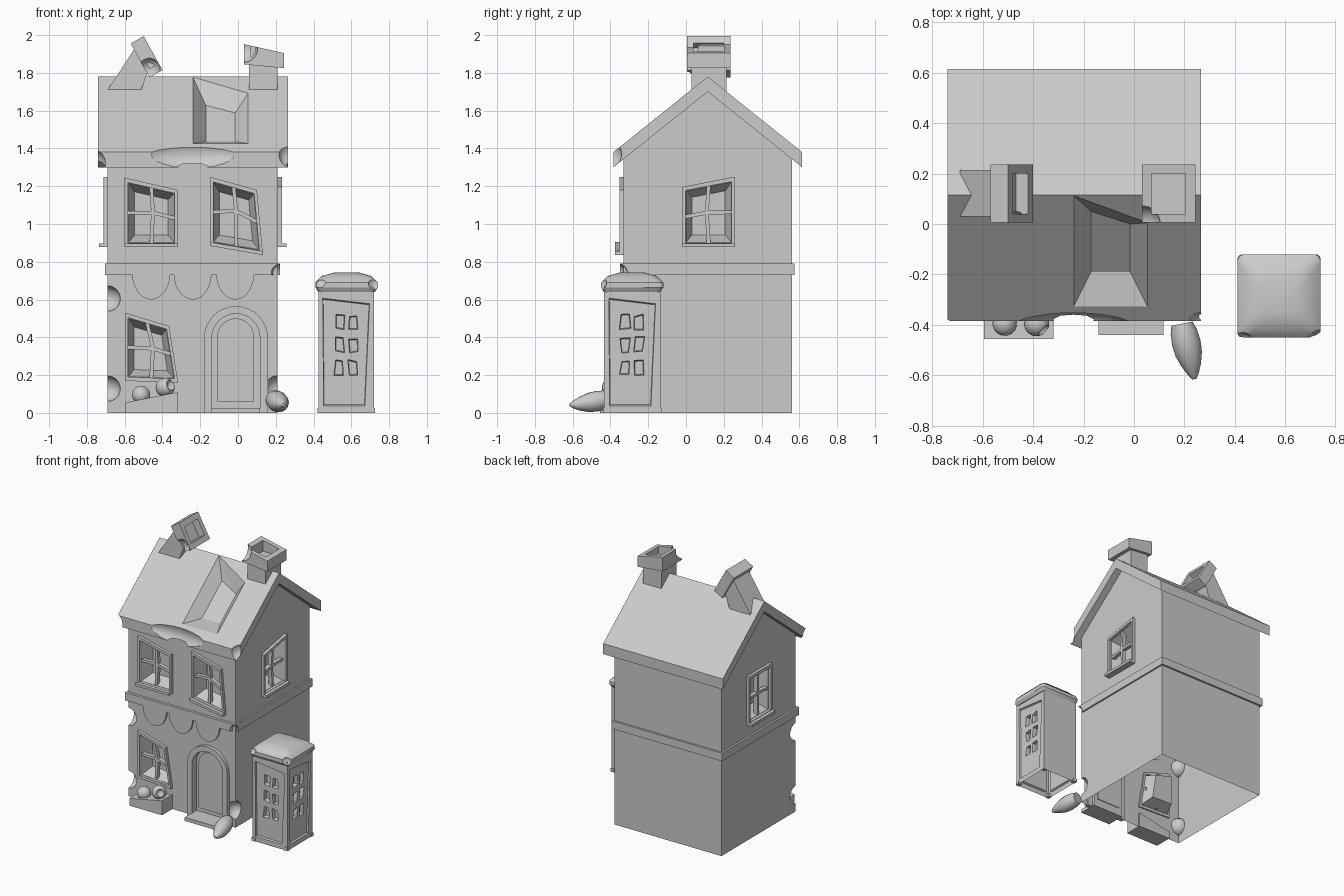
import bpy, bmesh, math, random
from mathutils import Vector

random.seed(4)
if "Cube" in bpy.data.objects:
    bpy.data.objects.remove(bpy.data.objects["Cube"])

GREY = (0.6, 0.6, 0.6, 1)
mat = bpy.data.materials.new("plain_grey")
mat.use_nodes = True
mat.diffuse_color = GREY
mat.node_tree.nodes["Principled BSDF"].inputs["Base Color"].default_value = GREY
parts = []


def add(name, bm, keep=True):
    bmesh.ops.recalc_face_normals(bm, faces=bm.faces)
    me = bpy.data.meshes.new(name)
    bm.to_mesh(me)
    bm.free()
    me.materials.append(mat)
    ob = bpy.data.objects.new(name, me)
    bpy.context.collection.objects.link(ob)
    if keep:
        parts.append(ob)
    else:
        ob.hide_render = True
    return ob


def hull(name, pts, keep=True):
    bm = bmesh.new()
    for p in pts:
        bm.verts.new(p)
    bmesh.ops.convex_hull(bm, input=bm.verts)
    bmesh.ops.dissolve_limit(bm, angle_limit=0.01, verts=bm.verts, edges=bm.edges)
    return add(name, bm, keep)


def box(name, x0, x1, y0, y1, z0, z1, keep=True):
    return hull(name, [(x, y, z) for x in (x0, x1) for y in (y0, y1) for z in (z0, z1)], keep)


def prism(name, poly, y0, y1, keep=True):
    return hull(name, [(x, y, z) for x, z in poly for y in (y0, y1)], keep)


def ball(name, c, r, keep=True):
    bm = bmesh.new()
    bmesh.ops.create_uvsphere(bm, u_segments=24, v_segments=14, radius=1)
    bmesh.ops.scale(bm, vec=r if isinstance(r, tuple) else (r, r, r), verts=bm.verts)
    bmesh.ops.translate(bm, vec=c, verts=bm.verts)
    return add(name, bm, keep)


def cut(target, cutter):
    m = target.modifiers.new("cut", 'BOOLEAN')
    m.operation, m.solver, m.object = 'DIFFERENCE', 'EXACT', cutter


def chip(target, c, r):
    cut(target, ball("chip_cutter", c, r, False))


def bake(ob, open_bottom=False):
    dg = bpy.context.evaluated_depsgraph_get()
    me = bpy.data.meshes.new_from_object(ob.evaluated_get(dg))
    ob.modifiers.clear()
    ob.data = me
    if open_bottom:
        bm = bmesh.new()
        bm.from_mesh(me)
        low = [f for f in bm.faces if f.normal.z < -0.9 and f.calc_center_median().z < 0.001]
        bmesh.ops.delete(bm, geom=low, context='FACES')
        bm.to_mesh(me)
        bm.free()


# Wall planes: (along, up, outward) to world
def front(u, v, d): return (u, -0.33 - d, v)
def right(u, v, d): return (0.21 + d, u, v)
def left(u, v, d): return (-0.69 - d, u, v)
def booth_front(u, v, d): return (u, -0.435 - d, v)
def booth_right(u, v, d): return (0.72 + d, u, v)
def booth_left(u, v, d): return (0.425 - d, u, v)


def shrink(q, k):
    c = sum((Vector(p) for p in q), Vector((0, 0))) / len(q)
    return [c + (Vector(p) - c) * k for p in q]


def pocket(target, plane, q, depth, taper):
    pts = [plane(*p, 0.005) for p in q] + [plane(*p, -depth) for p in shrink(q, taper)]
    cut(target, hull("pocket_cutter", pts, False))


def strip(name, plane, a, b, c, d, d0, d1):
    return hull(name, [plane(*p, e) for p in (a, b, c, d) for e in (d0, d1)])


def bar(name, plane, a, b, w, d0, d1):
    a, b = Vector(a), Vector(b)
    n = (b - a).orthogonal().normalized() * w / 2
    return strip(name, plane, a + n, b + n, b - n, a - n, d0, d1)


def window(name, target, plane, q, mid, sill=True):
    # q: bottom left, bottom right, top right, top left; mid: where the bars cross
    q = [Vector(p) for p in q]
    inner = shrink(q, 0.87)
    pocket(target, plane, inner, 0.09, 0.72)
    for i in range(4):
        j = (i + 1) % 4
        strip(name + "_frame", plane, q[i], q[j], inner[j], inner[i], -0.01, 0.022)
    m = Vector(mid)
    ends = [(inner[i] + inner[(i + 1) % 4]) / 2 for i in range(4)]
    for e in ends:
        bar(name + "_bar", plane, m, e, 0.02, -0.03, 0.0)
    if sill:
        low = Vector((0, 0.02))
        strip(name + "_sill", plane, q[0], q[1], q[1] + low, q[0] + low, -0.01, 0.047)


def arch(x0, x1, z0, top):
    r, c = (x1 - x0) / 2, (x0 + x1) / 2
    curve = [(c + r * math.cos(t * math.pi / 16), top - r + r * math.sin(t * math.pi / 16)) for t in range(17)]
    return curve + [(x0, z0), (x1, z0)]


# House walls with gables
walls = hull("house_walls", [(x, y, z) for x in (-0.69, 0.21) for y, z in
             ((-0.33, 0), (0.56, 0), (0.56, 1.36), (0.115, 1.72), (-0.33, 1.36))])
for x, z in ((-0.69, 0.605), (-0.69, 0.128), (0.21, 0.13)):
    chip(walls, (x, -0.33, z), 0.067)

# Roof slabs joined at the ridge
bm = bmesh.new()
profile = [(-0.385, 1.30), (0.115, 1.70), (0.615, 1.30), (0.615, 1.38), (0.115, 1.78), (-0.385, 1.38)]
face = bm.faces.new([bm.verts.new((-0.74, y, z)) for y, z in profile])
ext = bmesh.ops.extrude_face_region(bm, geom=[face])
bmesh.ops.translate(bm, vec=(1.005, 0, 0), verts=[v for v in ext["geom"] if isinstance(v, bmesh.types.BMVert)])
roof = add("roof", bm)
chip(roof, (-0.24, -0.42, 1.37), (0.25, 0.075, 0.085))
chip(roof, (-0.75, -0.40, 1.32), (0.05, 0.06, 0.07))
chip(roof, (0.27, -0.40, 1.37), (0.055, 0.06, 0.07))

# Sunken patch in the front slope
rim = [(-0.24, 0.113), (-0.24, -0.33), (0.055, -0.33), (0.055, 0.005)]
floor = [(-0.17, 0.05), (-0.17, -0.19), (-0.015, -0.19), (-0.015, 0.0)]
slope = lambda y: 1.78 - 0.8 * (0.115 - y)
dent = hull("dent_cutter", [(x, y, slope(y) + 0.002) for x, y in rim] +
            [(x, y, slope(y) - 0.1) for x, y in floor], False)
cut(roof, dent)
cut(walls, dent)

# Band between the floors
band = box("floor_band", -0.705, 0.222, -0.35, 0.575, 0.73, 0.79)
cut(band, box("band_cutter", -0.68, 0.20, -0.32, 0.55, 0.6, 0.9, False))
chip(band, (0.225, -0.36, 0.74), 0.05)

# Windows
window("upper_window_a", walls, front, [(-0.6, 0.878), (-0.317, 0.878), (-0.317, 1.18), (-0.6, 1.245)], (-0.45, 1.06))
window("upper_window_b", walls, front, [(-0.148, 0.884), (0.132, 0.836), (0.10, 1.18), (-0.148, 1.25)], (-0.01, 1.07))
window("shop_window", walls, front, [(-0.598, 0.17), (-0.317, 0.159), (-0.365, 0.46), (-0.598, 0.53)], (-0.45, 0.34), False)
window("right_window", walls, right, [(-0.02, 0.878), (0.26, 0.878), (0.26, 1.25), (-0.02, 1.196)], (0.11, 1.06))
window("left_window", walls, left, [(-0.02, 0.878), (0.26, 0.878), (0.26, 1.25), (-0.02, 1.25)], (0.12, 1.07))

# Arched door and step
opening = arch(-0.138, 0.116, -0.01, 0.525)
door_frame = prism("door_frame", arch(-0.18, 0.158, 0, 0.565), -0.355, -0.32)
hole = prism("door_cutter", opening, -0.4, -0.30, False)
cut(door_frame, hole)
cut(walls, hole)
prism("door_panel", arch(-0.11, 0.085, 0.06, 0.50), -0.315, -0.295)
box("door_step", -0.14, 0.117, -0.44, -0.30, 0, 0.027)

# Scalloped awning
for cx in (-0.46, -0.24, -0.015):
    arc = [(cx + 0.1 * math.cos(t * math.pi / 14), 0.735 - 0.135 * math.sin(t * math.pi / 14)) for t in range(15)]
    prism("awning_scallop", arc, -0.345, -0.325)

# Planter with two shrubs
prism("planter", [(-0.595, 0), (-0.32, 0), (-0.32, 0.11), (-0.595, 0.055)], -0.455, -0.32)
ball("shrub_a", (-0.513, -0.395, 0.095), 0.048)
shrub = ball("shrub_b", (-0.386, -0.395, 0.135), 0.05)
chip(shrub, (-0.35, -0.43, 0.15), 0.03)

# Upright chimney
box("chimney_stack_a", 0.057, 0.21, 0.03, 0.215, 1.6, 1.85)
cap = prism("chimney_cap_a", [(0.032, 1.952), (0.243, 1.905), (0.243, 1.825), (0.032, 1.845)], 0.005, 0.235)
cut(cap, box("flue_cutter", 0.07, 0.205, 0.04, 0.2, 1.86, 2.1, False))
chip(cap, (0.03, 0.0, 1.93), 0.075)

# Leaning chimney
prism("chimney_stack_b", [(-0.69, 1.66), (-0.53, 1.66), (-0.53, 1.71), (-0.69, 1.71), (-0.55, 1.925), (-0.48, 1.80)], 0.03, 0.215)
top, end, back = Vector((-0.50, 1.995)), Vector((-0.40, 1.815)), Vector((-0.068, -0.04))
cap = prism("chimney_cap_b", [top, end, end + back, top + back], 0.005, 0.235)
a, b = top.lerp(end, 0.2), top.lerp(end, 0.8)
cut(cap, prism("flue_cutter", [a - back, b - back, b + back * 0.7, a + back * 0.7], 0.04, 0.2, False))
chip(cap, (-0.47, -0.01, 1.82), 0.06)

# Phone booth
booth = box("booth_body", 0.425, 0.72, -0.435, -0.135, 0, 0.67)
for plane, u, s in ((booth_front, 0.5725, 1), (booth_right, -0.285, 1), (booth_left, -0.285, -1)):
    panel = [(u - 0.12, 0.035), (u + 0.1, 0.035), (u + 0.125, 0.58), (u - 0.125, 0.61)]
    pocket(booth, plane, panel, 0.012, 0.97)
    for row in range(3):
        for col in (-0.037, 0.037):
            c, v = u + col, 0.24 + 0.12 * row
            j = lambda k: k + random.uniform(-0.008, 0.008)
            pane = [(j(c + du), j(v + dv)) for du, dv in ((-0.026, -0.04), (0.026, -0.04), (0.026, 0.04), (-0.026, 0.04))]
            pocket(booth, plane, pane, 0.04, 0.8)
dome = []
for h, r, z in ((0.15, 0.02, 0.64), (0.165, 0.02, 0.665), (0.165, 0.03, 0.69), (0.13, 0.04, 0.725), (0.07, 0.06, 0.742)):
    for sx in (-1, 1):
        for sy in (-1, 1):
            for t in range(5):
                w = t * math.pi / 8
                dome.append((0.575 + sx * (h - r + r * math.cos(w)), -0.285 + sy * (h - r + r * math.sin(w)), z))
dome = hull("booth_roof", dome)
chip(dome, (0.43, -0.475, 0.70), 0.045)
chip(dome, (0.735, -0.47, 0.69), 0.05)
for x in (0.435, 0.71):
    for y in (-0.425, -0.145):
        box("booth_foot", x - 0.015, x + 0.015, y - 0.015, y + 0.015, 0, 0.025)

# Loose rubble chunk, blunt towards the house
chunk = []
for t, r in ((0, 0.042), (0.15, 0.052), (0.35, 0.056), (0.55, 0.052), (0.75, 0.038), (0.92, 0.02), (1, 0.008)):
    c = Vector((0.19 + 0.05 * t, -0.395 - 0.22 * t, 0.072 - 0.03 * t))
    for k in range(14):
        w = k * math.tau / 14
        chunk.append((c.x + r * math.cos(w), c.y + 0.2 * r * math.cos(w), max(0, c.z + r * math.sin(w))))
hull("rubble_chunk", chunk)

# Apply cuts, open the undersides and shade
bpy.context.view_layer.update()
for ob in parts:
    bake(ob, ob in (walls, booth))
for ob in [o for o in bpy.data.objects if o.name.split(".")[0].endswith("_cutter")]:
    bpy.data.objects.remove(ob)
bpy.ops.object.select_all(action='DESELECT')
for ob in parts:
    ob.select_set(True)
bpy.context.view_layer.objects.active = walls
bpy.ops.object.shade_smooth_by_angle(angle=math.radians(30))
